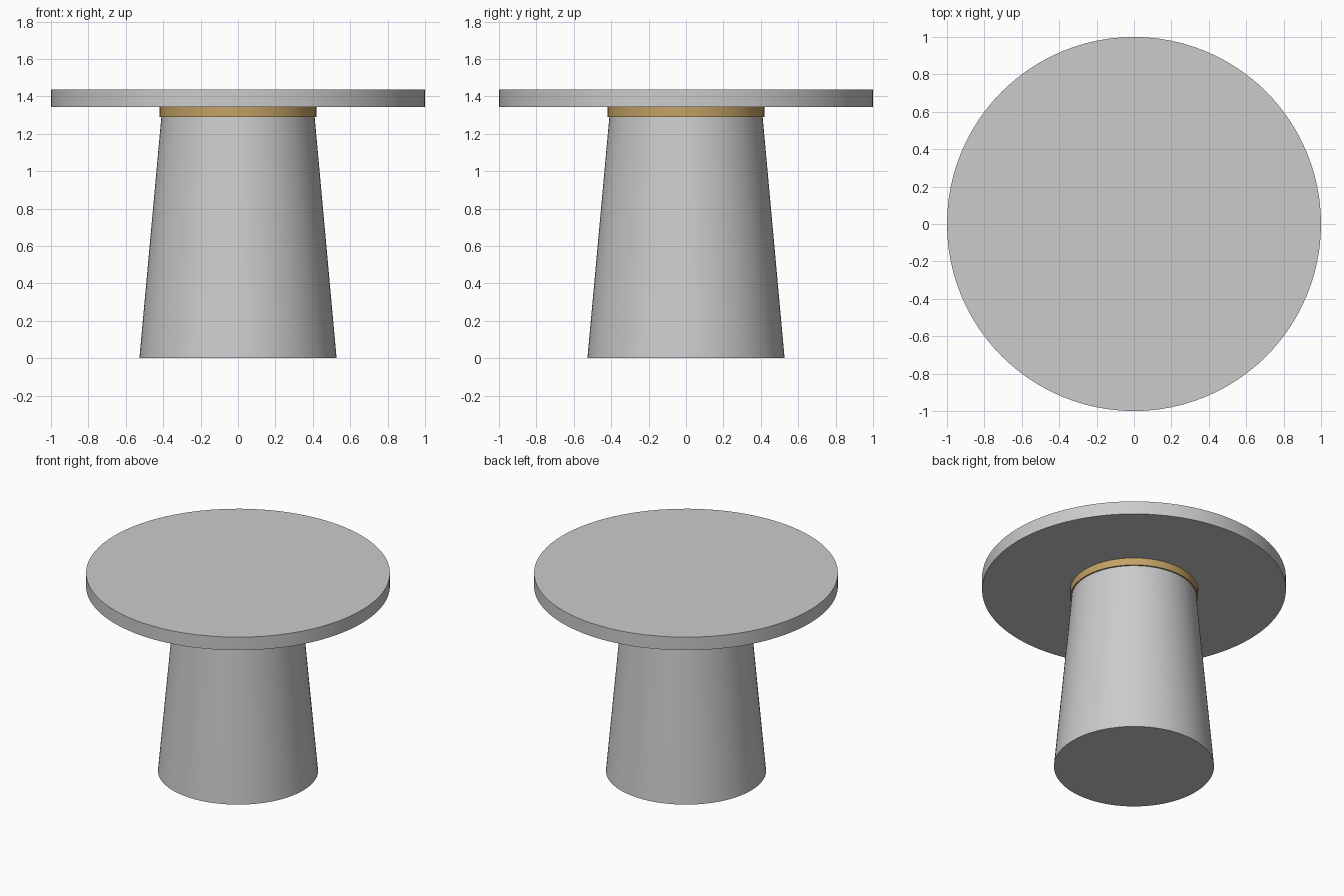
import bpy
import math

if "Cube" in bpy.data.objects:
    bpy.data.objects.remove(bpy.data.objects["Cube"])


def frustum(name, r_bottom, r_top, z0, z1, color=None):
    """Smooth-sided round part standing between heights z0 and z1."""
    bpy.ops.mesh.primitive_cone_add(
        vertices=96, radius1=r_bottom, radius2=r_top,
        depth=z1 - z0, location=(0, 0, (z0 + z1) / 2))
    ob = bpy.context.object
    ob.name = name
    bpy.ops.object.shade_smooth_by_angle(angle=math.radians(30))
    if color:
        mat = bpy.data.materials.new(name + "_material")
        mat.diffuse_color = color
        mat.use_nodes = True
        mat.node_tree.nodes["Principled BSDF"].inputs["Base Color"].default_value = mat.diffuse_color
        ob.data.materials.append(mat)
    return ob


# Tapered pedestal
frustum("pedestal", 0.527, 0.41, 0.0, 1.289)

# Brass collar, slightly wider than the pedestal
frustum("brass_collar", 0.42, 0.42, 1.289, 1.342, (0.55, 0.36, 0.13, 1))

# Round table top
frustum("table_top", 1.0, 1.0, 1.342, 1.437)
